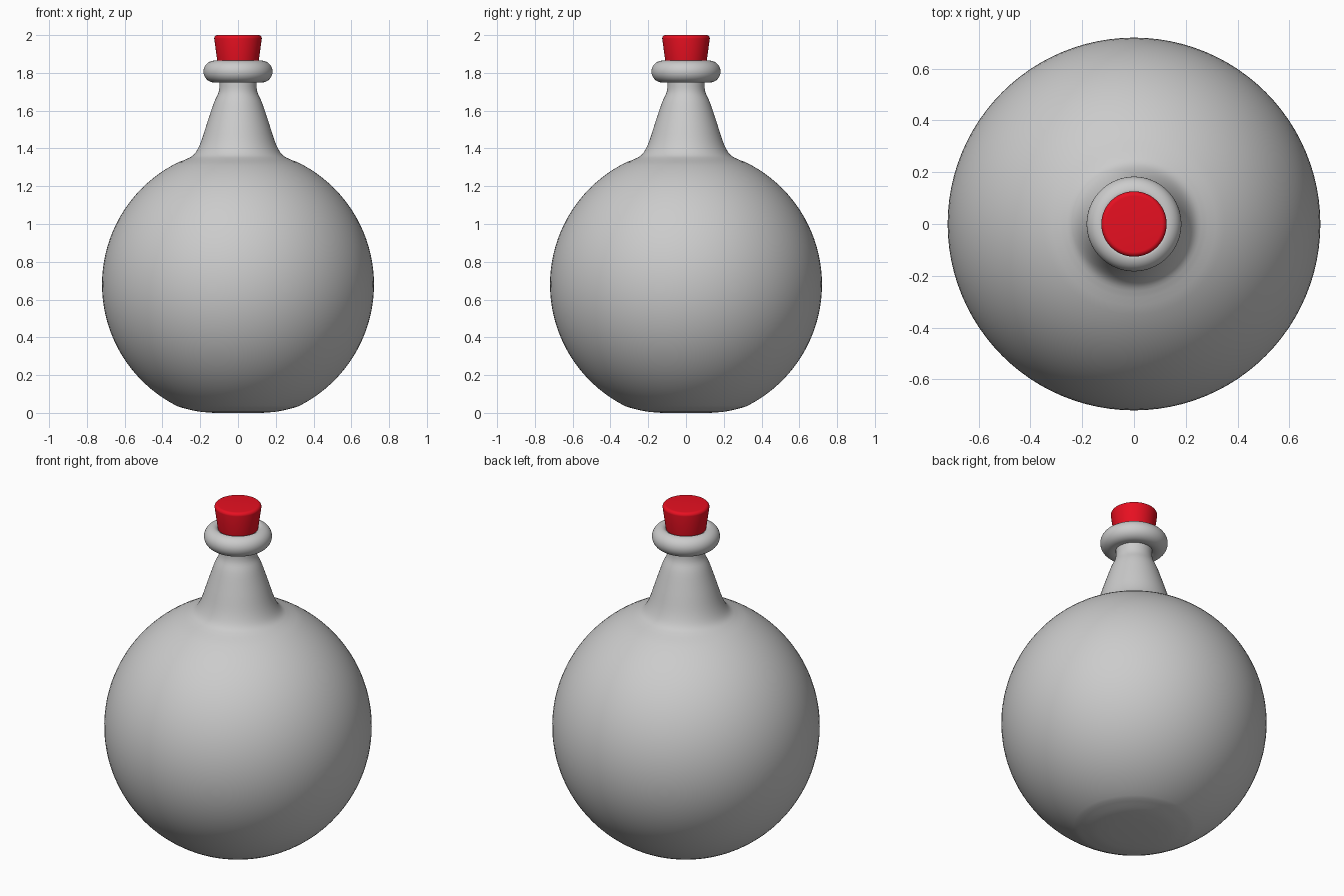
import bpy, bmesh, math
from mathutils import Vector

if "Cube" in bpy.data.objects:
    bpy.data.objects.remove(bpy.data.objects["Cube"])


def smooth_curve(pts, steps=4):
    """Catmull-Rom curve through profile points."""
    p = [Vector(q) for q in pts]
    p = [2 * p[0] - p[1]] + p + [2 * p[-1] - p[-2]]
    out = []
    for a, b, c, d in zip(p, p[1:], p[2:], p[3:]):
        for i in range(steps):
            t = i / steps
            out.append(0.5 * (2 * b + (c - a) * t + (2 * a - 5 * b + 4 * c - d) * t * t
                              + (3 * b - a - 3 * c + d) * t ** 3))
    return out + [p[-2]]


def lathe(name, profile, sides=96):
    """Spin an (r, z) profile around z into a smooth object."""
    bm = bmesh.new()
    verts = [bm.verts.new((r, 0, z)) for r, z in profile]
    edges = [bm.edges.new(e) for e in zip(verts, verts[1:])]
    bmesh.ops.spin(bm, geom=verts + edges, cent=(0, 0, 0), axis=(0, 0, 1),
                   angle=math.tau, steps=sides)
    bmesh.ops.remove_doubles(bm, verts=bm.verts, dist=1e-5)
    bmesh.ops.recalc_face_normals(bm, faces=bm.faces)
    me = bpy.data.meshes.new(name)
    bm.to_mesh(me)
    bm.free()
    ob = bpy.data.objects.new(name, me)
    bpy.context.collection.objects.link(ob)
    bpy.context.view_layer.objects.active = ob
    ob.select_set(True)
    bpy.ops.object.shade_smooth_by_angle(angle=math.radians(40))
    ob.select_set(False)
    return ob


# round body: flattened base, then a sphere up to the shoulder
base = smooth_curve([(0.13, 0), (0.22, 0.009), (0.31, 0.031)])
a0, a1 = math.radians(-63), math.radians(64)
ball = [(0.72 * math.cos(a), 0.68 + 0.72 * math.sin(a))
        for a in (a0 + (a1 - a0) * i / 40 for i in range(41))]
# flared neck
neck = smooth_curve([(0.285, 1.338), (0.235, 1.366), (0.2, 1.425), (0.165, 1.53),
                     (0.128, 1.64), (0.102, 1.7), (0.098, 1.76)])
# rounded lip, turning into the mouth
lip = [(0.125 + 0.058 * math.cos(a), 1.807 + 0.058 * math.sin(a))
       for a in (math.radians(-115 + 205 * i / 20) for i in range(21))]
mouth = [(0.108, 1.855), (0.098, 1.83), (0.085, 1.75), (0, 1.75)]
lathe("bottle", [(0, 0)] + [tuple(p) for p in base] + ball
      + [tuple(p) for p in neck] + lip + mouth)

# tapered stopper with a rounded top edge
edge = [(0.108 + 0.018 * math.cos(a), 1.982 + 0.018 * math.sin(a))
        for a in (math.radians(90 * i / 8) for i in range(9))]
cork = lathe("stopper", [(0, 1.76), (0.094, 1.76), (0.11, 1.865)] + edge + [(0, 2)])
mat = bpy.data.materials.new("red")
mat.diffuse_color = (0.8, 0.005, 0.015, 1)
mat.use_nodes = True
mat.node_tree.nodes["Principled BSDF"].inputs["Base Color"].default_value = mat.diffuse_color
cork.data.materials.append(mat)
